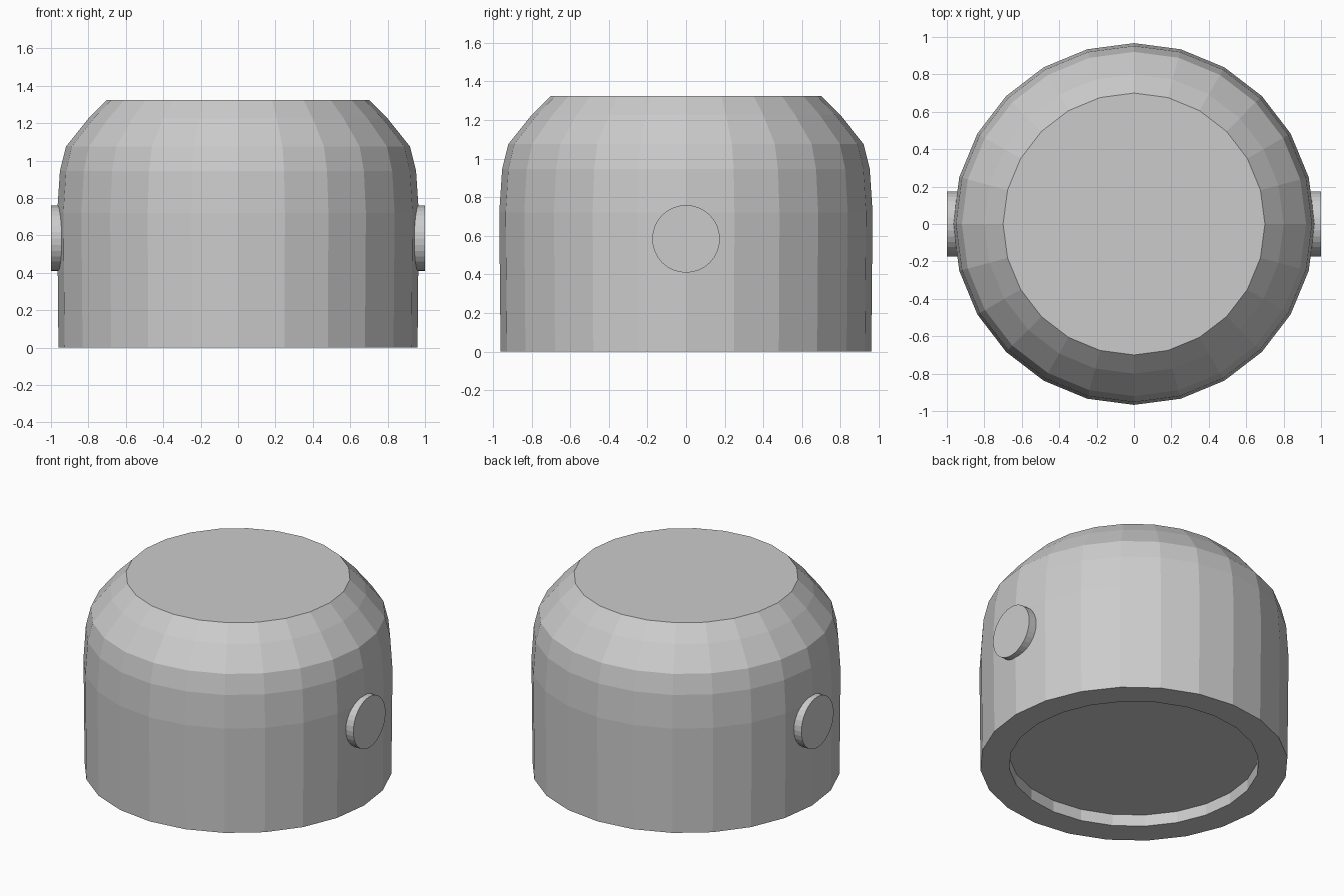
import bpy, bmesh
from math import sin, cos, pi
from mathutils import Matrix

if "Cube" in bpy.data.objects:
    bpy.data.objects.remove(bpy.data.objects["Cube"])


def finish(bm, name):
    bmesh.ops.recalc_face_normals(bm, faces=bm.faces)
    mesh = bpy.data.meshes.new(name)
    bm.to_mesh(mesh)
    bm.free()
    obj = bpy.data.objects.new(name, mesh)
    bpy.context.collection.objects.link(obj)
    return obj


def lathe(name, profile, sides):
    """Revolve (radius, z) points about z and cap both ends."""
    bm = bmesh.new()
    rings = [[bm.verts.new((r * cos(2 * pi * i / sides), r * sin(2 * pi * i / sides), z))
              for i in range(sides)] for r, z in profile]
    for a, b in zip(rings, rings[1:]):
        for i in range(sides):
            j = (i + 1) % sides
            bm.faces.new((a[i], a[j], b[j], b[i]))
    bm.faces.new(rings[0])
    bm.faces.new(rings[-1])
    return finish(bm, name)


def peg(name, side):
    """Short round peg lying along x, ending at x = +-1."""
    bm = bmesh.new()
    place = Matrix.Translation((side * 0.95, 0, 0.584)) @ Matrix.Rotation(pi / 2, 4, 'Y')
    bmesh.ops.create_cone(bm, cap_ends=True, segments=32, radius1=0.175,
                          radius2=0.175, depth=0.10, matrix=place)
    return finish(bm, name)


# Domed body: recessed underside, rim, wall, shoulder and flat top
lathe("domed_body", [(0.78, 0.08), (0.78, 0), (0.96, 0), (0.967, 0.72),
                     (0.952, 0.945), (0.92, 1.075), (0.80, 1.225), (0.70, 1.325)], 24)

# Side pegs
for label, side in (("left", -1), ("right", 1)):
    peg(label + "_side_peg", side)
